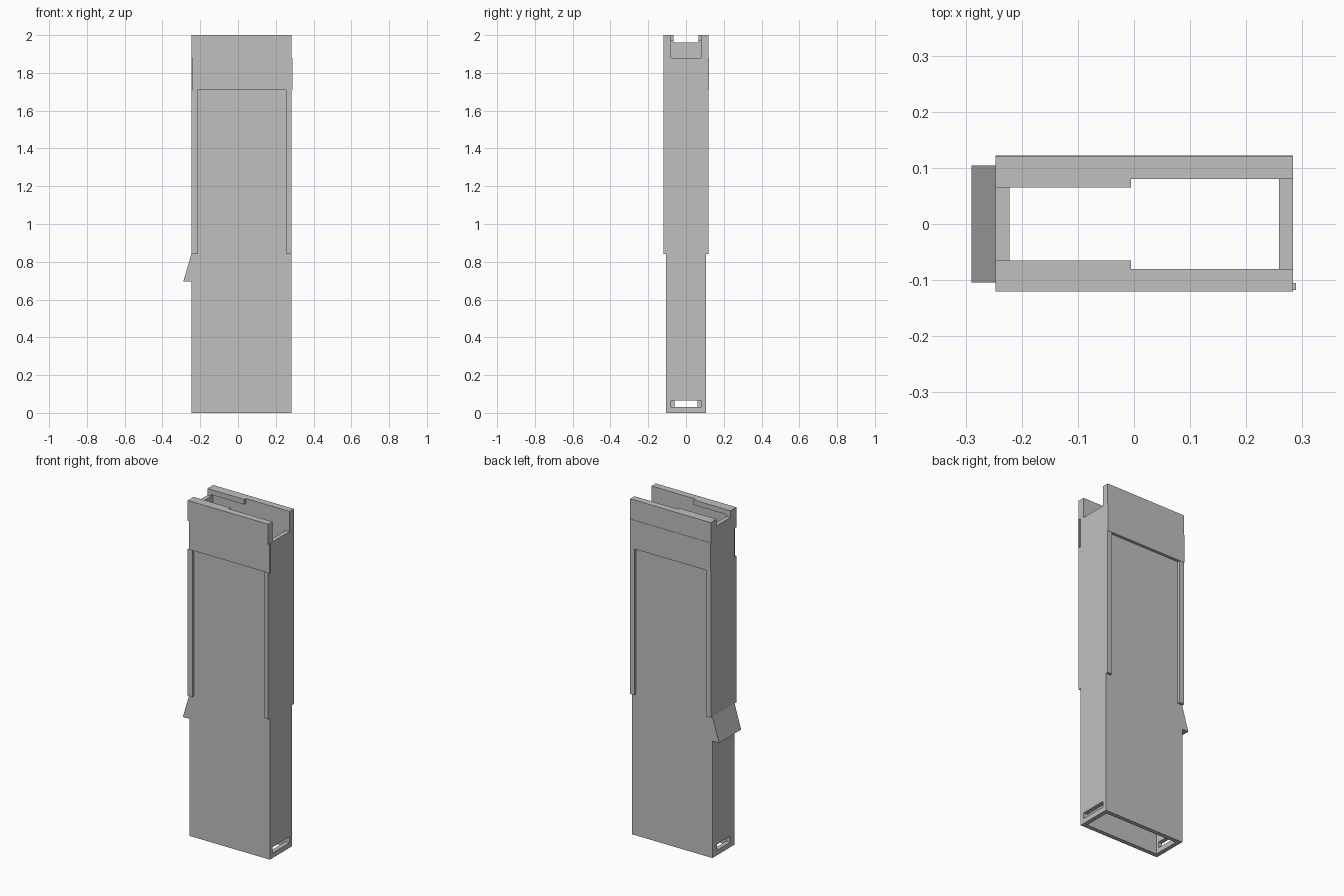
import bpy
import bmesh

cube = bpy.data.objects.get("Cube")
if cube:
    bpy.data.objects.remove(cube, do_unlink=True)

grey = bpy.data.materials.new("plain grey")
grey.use_nodes = True
colour = (0.53, 0.53, 0.53, 1)
grey.diffuse_color = colour
grey.node_tree.nodes["Principled BSDF"].inputs["Base Color"].default_value = colour

LEFT, RIGHT = 0.283, -0.247      # outer end faces
WALL, HALF = 0.025, 0.105        # wall thickness, half depth of the sleeve
INNER = HALF - WALL


def prism(name, profile, y0, y1):
    """Extrude an x-z profile from y0 to y1."""
    bm = bmesh.new()
    face = bm.faces.new([bm.verts.new((x, y0, z)) for x, z in profile])
    grown = bmesh.ops.extrude_face_region(bm, geom=[face])["geom"]
    verts = [v for v in grown if isinstance(v, bmesh.types.BMVert)]
    bmesh.ops.translate(bm, verts=verts, vec=(0, y1 - y0, 0))
    bmesh.ops.recalc_face_normals(bm, faces=bm.faces)
    mesh = bpy.data.meshes.new(name)
    bm.to_mesh(mesh)
    bm.free()
    mesh.materials.append(grey)
    obj = bpy.data.objects.new(name, mesh)
    bpy.context.collection.objects.link(obj)
    return obj


def box(name, x, y, z):
    profile = [(x[0], z[0]), (x[1], z[0]), (x[1], z[1]), (x[0], z[1])]
    return prism(name, profile, min(y), max(y))


def cut(target, x, half_y, z):
    """Carve a box, centred in depth, out of the target."""
    cutter = box("cutter", x, (-half_y, half_y), z)
    cutter.hide_render = True
    mod = target.modifiers.new("cut", "BOOLEAN")
    mod.operation, mod.solver, mod.object = "DIFFERENCE", "EXACT", cutter
    bpy.context.view_layer.objects.active = target
    bpy.ops.object.modifier_apply(modifier=mod.name)
    bpy.data.objects.remove(cutter, do_unlink=True)


# Hollow sleeve, open at both ends, with end notches and bottom slots
sleeve = box("sleeve", (RIGHT, LEFT), (-HALF, HALF), (0, 2))
cut(sleeve, (RIGHT + WALL, LEFT - WALL), INNER, (-0.1, 2.1))
cut(sleeve, (LEFT - 0.04, LEFT + 0.1), INNER, (1.88, 2.1))
cut(sleeve, (RIGHT - 0.1, RIGHT + 0.04), 0.065, (1.96, 2.1))
cut(sleeve, (LEFT - 0.04, LEFT + 0.1), INNER, (0.03, 0.065))
cut(sleeve, (RIGHT - 0.1, RIGHT + 0.04), 0.062, (0.03, 0.065))

# Raised collar, rails and inner lips on both broad sides
for side, s in (("front", -1), ("back", 1)):
    skin = (s * HALF, s * 0.12)
    shift = 0.006 if s < 0 else 0
    box(side + "_collar", (RIGHT, LEFT), skin, (1.88, 2))
    box(side + "_band", (RIGHT + shift, LEFT + shift),
        (s * HALF, s * 0.12 + 0.002), (1.71, 1.88))
    box(side + "_right_rail", (RIGHT, -0.215), skin, (0.84, 1.71))
    box(side + "_left_rail", (0.255, LEFT), skin, (0.84, 1.71))
    box(side + "_inner_lip", (RIGHT + WALL, -0.005), (s * 0.065, s * INNER), (1.97, 2))

# Wedge-shaped catch on the right end
prism("catch", [(RIGHT, 0.84), (-0.29, 0.695), (RIGHT, 0.695)], -0.104, 0.104)
